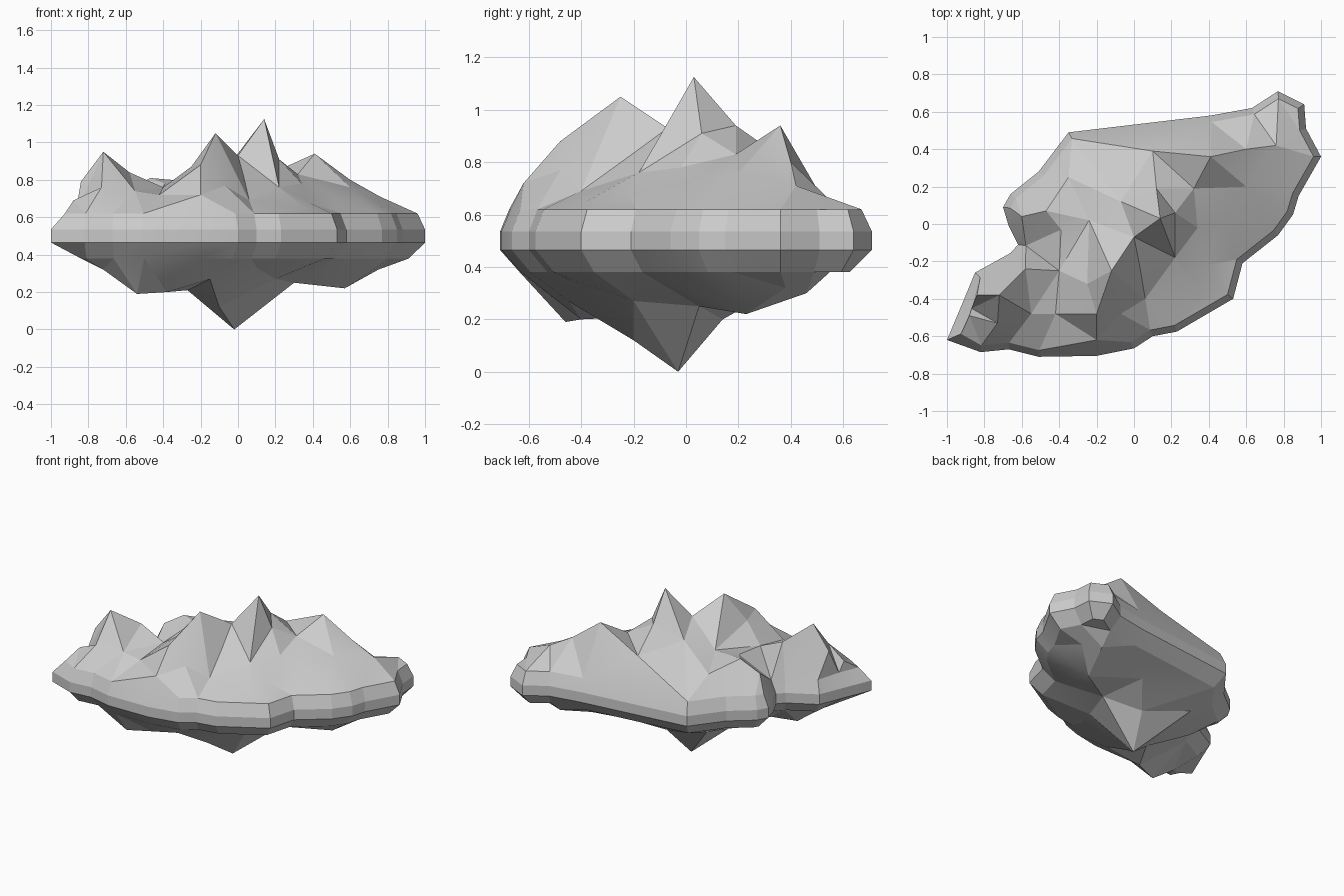
import bpy, bmesh, math
from mathutils import Vector
from mathutils.geometry import delaunay_2d_cdt

if "Cube" in bpy.data.objects:
    bpy.data.objects.remove(bpy.data.objects["Cube"])

# Rim outline seen from above, counter-clockwise from the left tip
OUTLINE = [
    (-1.0, -.62), (-.82, -.685), (-.67, -.67), (-.51, -.71), (-.2, -.705), (0, -.665),
    (.1, -.60), (.23, -.575), (.53, -.40), (.58, -.21), (.77, -.06), (.85, .05),
    (.88, .15), (1.0, .36), (.92, .51), (.91, .64), (.77, .71), (.63, .62),
    (.41, .58), (-.35, .49), (-.51, .28), (-.66, .16), (-.70, .09), (-.67, -.01),
    (-.62, -.11), (-.66, -.155), (-.85, -.26), (-.92, -.43)]

# Summits, ridges and valleys of the upper side
PEAKS = [
    (-.72, -.38, .95), (-.12, -.25, 1.05), (.14, .03, 1.125), (.41, .36, .94),
    (.12, .19, .94), (-.47, .07, .81), (-.58, -.24, .84)]
RIDGES = [
    (-.2, -.48, .88), (-.25, -.32, .87), (0, -.07, .93), (.22, .06, .91), (.32, .19, .83),
    (.1, .39, .80), (-.07, .12, .85), (-.24, .02, .79), (-.39, -.03, .78), (-.35, .25, .74),
    (-.84, -.38, .79), (-.6, .04, .73), (-.2, -.62, .72), (-.88, -.49, .69)]
VALLEYS = [
    (-.73, -.53, .76), (-.55, -.48, .74), (-.42, -.48, .72), (-.4, -.25, .76), (.03, -.22, .82),
    (-.07, -.48, .77), (.06, -.40, .69), (.22, -.18, .76), (.38, -.22, .68), (.36, -.38, .65),
    (.34, -.02, .78), (.48, .02, .73), (.6, .2, .76), (.60, .40, .80), (.76, .42, .71)]

# Hanging points of the underside
UNDERSIDE = [
    (-.02, -.03, 0), (-.54, -.46, .19), (-.38, -.40, .20), (-.27, -.2, .21), (-.1, -.2, .12),
    (.57, .23, .22), (.30, .05, .25), (.65, .46, .30), (.75, .38, .32), (.05, .14, .20),
    (-.3, .2, .30), (.2, .32, .30), (.2, -.2, .27), (.1, -.4, .33), (-.15, -.45, .27),
    (-.72, -.47, .32), (-.5, -.05, .31)]


def inset(points, dist):
    """Move each outline point inwards along its corner, further at the left tip."""
    out = []
    pts = [Vector(p) for p in points]
    for i, p in enumerate(pts):
        a = (p - pts[i - 1]).normalized()
        b = (pts[(i + 1) % len(pts)] - p).normalized()
        n = Vector((-a.y - b.y, a.x + b.x)).normalized()
        cos_half = max(n.dot(Vector((-a.y, a.x))), .6)
        taper = 1.6 if p.x < -.9 else 1.0
        out.append(p + n * dist * taper / cos_half)
    return out


bm = bmesh.new()


def ring(dist, z):
    return [bm.verts.new((p.x, p.y, z)) for p in inset(OUTLINE, dist)]


def bridge(lower, upper):
    n = len(lower)
    for i in range(n):
        j = (i + 1) % n
        bm.faces.new((lower[i], lower[j], upper[j], upper[i]))


def terrain(border, points):
    """Fill a ring with a faceted surface through the given points."""
    verts = border + [bm.verts.new(p) for p in points]
    n = len(border)
    flat = [v.co.xy for v in verts]
    edges = [(i, (i + 1) % n) for i in range(n)]
    res = delaunay_2d_cdt(flat, edges, [], 1, 1e-5)
    for f in res[2]:
        ids = [res[3][k][0] for k in f]
        bm.faces.new([verts[k] for k in ids])


# Rim band
rings = [ring(.075, .38), ring(0, .465), ring(0, .535), ring(.035, .62)]
for low, high in zip(rings, rings[1:]):
    bridge(low, high)

# Mountain top and rocky underside
terrain(rings[3], PEAKS + RIDGES + VALLEYS)
terrain(rings[0], UNDERSIDE)
bmesh.ops.recalc_face_normals(bm, faces=bm.faces[:])

mesh = bpy.data.meshes.new("floating_rock")
bm.to_mesh(mesh)
bm.free()
rock = bpy.data.objects.new("floating_rock", mesh)
bpy.context.collection.objects.link(rock)
bpy.context.view_layer.objects.active = rock
rock.select_set(True)
bpy.ops.object.shade_smooth_by_angle(angle=math.radians(12))
